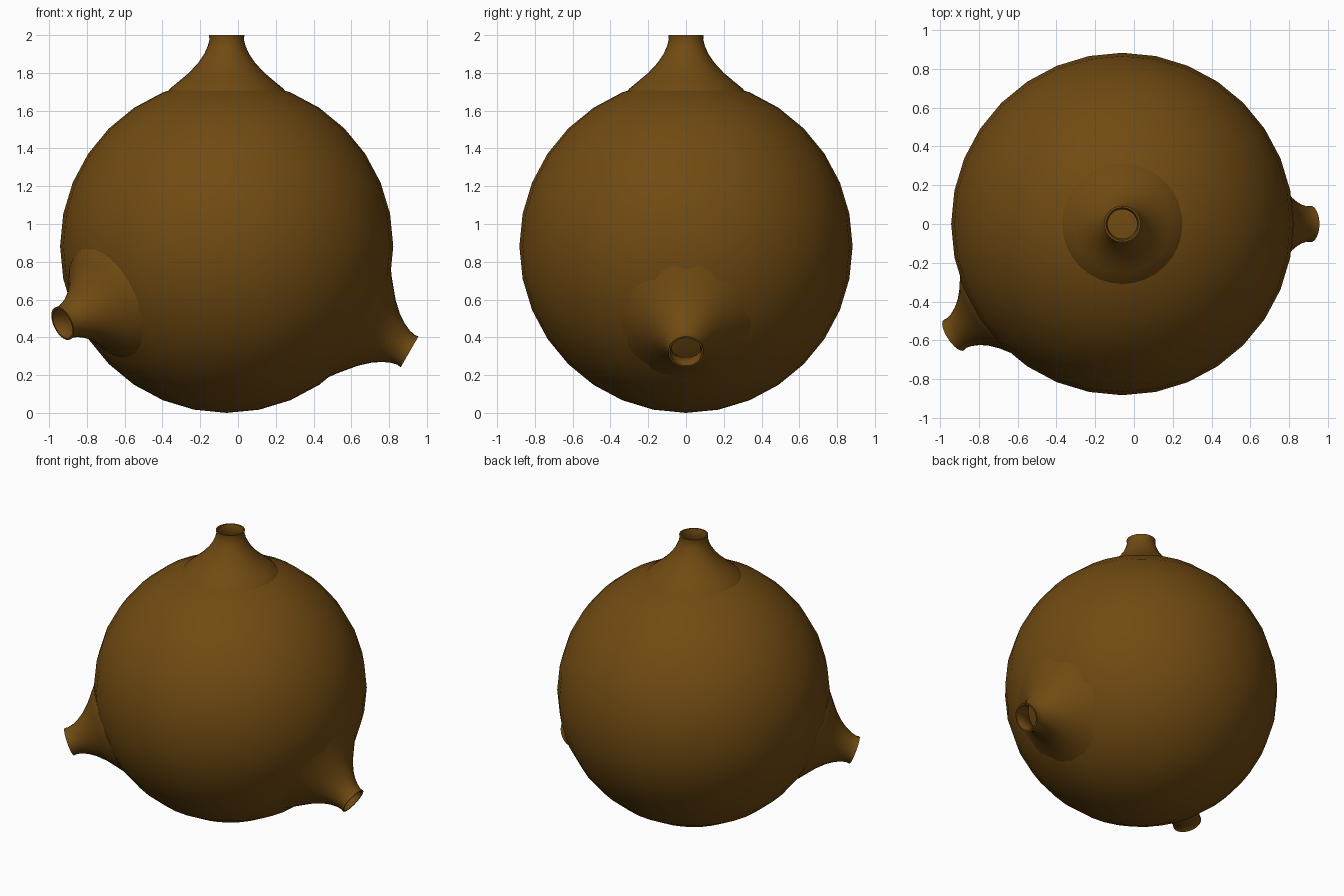
import bpy, bmesh, math
from mathutils import Vector

if "Cube" in bpy.data.objects:
    bpy.data.objects.remove(bpy.data.objects["Cube"])

CENTRE = Vector((-0.06, 0, 0.882))
RADIUS = 0.882

brown = bpy.data.materials.new("dark_brown")
brown.diffuse_color = (0.165, 0.07, 0.006, 1)
brown.use_nodes = True
brown.node_tree.nodes["Principled BSDF"].inputs["Base Color"].default_value = brown.diffuse_color


def finish(bm, name, angle):
    mesh = bpy.data.meshes.new(name)
    bm.to_mesh(mesh)
    bm.free()
    obj = bpy.data.objects.new(name, mesh)
    bpy.context.collection.objects.link(obj)
    mesh.materials.append(brown)
    bpy.ops.object.select_all(action='DESELECT')
    obj.select_set(True)
    bpy.context.view_layer.objects.active = obj
    bpy.ops.object.shade_smooth_by_angle(angle=math.radians(angle))
    return obj


# round body
bm = bmesh.new()
bmesh.ops.create_uvsphere(bm, u_segments=32, v_segments=16, radius=RADIUS)
finish(bm, "round_body", 60).location = CENTRE

# flared spout: (radius, distance from body centre), outside up, over the lip, down inside
PROFILE = [(0.355, 0.797), (0.30, 0.835), (0.25, 0.876), (0.20, 0.918),
           (0.15, 0.972), (0.118, 1.02), (0.10, 1.06), (0.091, 1.095),
           (0.094, 1.118), (0.084, 1.118), (0.076, 1.09), (0.08, 1.05),
           (0.10, 1.0), (0.13, 0.95), (0.18, 0.90), (0.24, 0.84)]


def spout(name, direction, profile):
    bm = bmesh.new()
    n = 32
    rings = [[bm.verts.new((r * math.cos(2 * math.pi * i / n),
                            r * math.sin(2 * math.pi * i / n), d))
              for i in range(n)] for r, d in profile]
    for a, b in zip(rings, rings[1:]):
        for i in range(n):
            j = (i + 1) % n
            bm.faces.new((a[i], a[j], b[j], b[i]))
    obj = finish(bm, name, 50)
    obj.location = CENTRE
    obj.rotation_mode = 'QUATERNION'
    obj.rotation_quaternion = Vector(direction).to_track_quat('Z', 'Y')


# top spout has a slightly narrower skirt
spout("top_spout", (0, 0, 1), [(0.31, 0.822)] + PROFILE[1:])
spout("right_spout", (0.866, 0, -0.5), PROFILE)
spout("left_spout", (-0.85, -0.56, -0.40), [(0.31, 0.822)] + PROFILE[1:])
